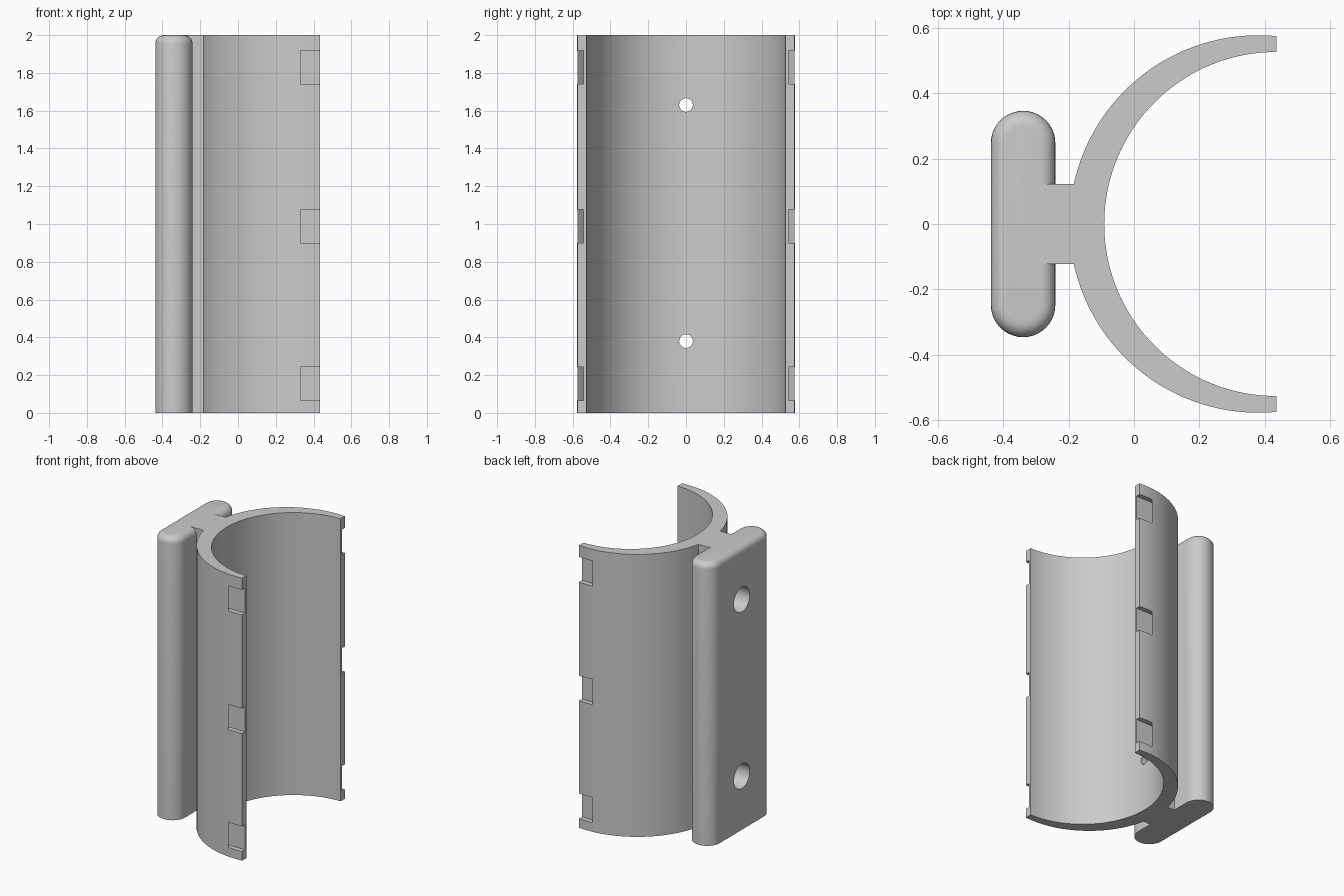
import bpy, bmesh, math
from mathutils import Matrix

if "Cube" in bpy.data.objects:
    bpy.data.objects.remove(bpy.data.objects["Cube"])

grey = bpy.data.materials.new("plain_grey")
grey.use_nodes = True
colour = (0.6, 0.6, 0.6, 1)
grey.diffuse_color = colour
grey.node_tree.nodes["Principled BSDF"].inputs["Base Color"].default_value = colour

HEIGHT = 2.0
TIP = 0.435


def finish(name, bm):
    bmesh.ops.recalc_face_normals(bm, faces=bm.faces)
    mesh = bpy.data.meshes.new(name)
    bm.to_mesh(mesh)
    bm.free()
    mesh.materials.append(grey)
    obj = bpy.data.objects.new(name, mesh)
    bpy.context.collection.objects.link(obj)
    return obj


def prism(name, outline, low, high, top_round=0):
    bm = bmesh.new()
    base = bm.faces.new([bm.verts.new((x, y, low)) for x, y in outline])
    new = bmesh.ops.extrude_face_region(bm, geom=[base])["geom"]
    top = [v for v in new if isinstance(v, bmesh.types.BMVert)]
    bmesh.ops.translate(bm, verts=top, vec=(0, 0, high - low))
    if top_round:
        rim = [e for e in bm.edges if all(v.co.z > high - 0.001 for v in e.verts)]
        bmesh.ops.bevel(bm, geom=rim, offset=top_round, segments=6,
                        profile=0.5, affect='EDGES')
    return finish(name, bm)


def rod(name, radius, x1, x2, z):
    bm = bmesh.new()
    place = Matrix.Translation(((x1 + x2) / 2, 0, z)) @ Matrix.Rotation(math.pi / 2, 4, 'Y')
    bmesh.ops.create_cone(bm, cap_ends=True, segments=48, radius1=radius,
                          radius2=radius, depth=x2 - x1, matrix=place)
    return finish(name, bm)


def arc(cx, cy, r, start, end, steps):
    angles = [start + (end - start) * i / steps for i in range(steps + 1)]
    return [(cx + r * math.cos(a), cy + r * math.sin(a)) for a in angles]


def combine(body, other, operation):
    other.hide_render = True
    mod = body.modifiers.new(operation.lower(), 'BOOLEAN')
    mod.operation = operation
    mod.solver = 'EXACT'
    mod.object = other
    bpy.context.view_layer.objects.active = body
    bpy.ops.object.modifier_apply(modifier=mod.name)
    bpy.data.objects.remove(other)


# Half-round cradle with its web: the wall thins towards the tips
out_c, out_r, in_c, in_r, web = 0.38, 0.577, 0.435, 0.526, 0.122
tip_angle = math.acos((TIP - out_c) / out_r)
web_angle = math.pi - math.asin(web / out_r)
upper = arc(out_c, 0, out_r, tip_angle, web_angle, 40) + [(-0.34, web)]
lower = [(x, -y) for x, y in reversed(upper)]
inner = arc(in_c, 0, in_r, 1.5 * math.pi, 0.5 * math.pi, 72)
cradle = prism("cradle_bracket", upper + lower + inner, 0, HEIGHT)

# Mounting pad with round ends and a rounded top rim
pad_r, pad_x, pad_y = 0.0985, -0.339, 0.2475
half = arc(pad_x, pad_y, pad_r, 0, math.pi, 20)
pad = prism("mounting_pad", half + [(2 * pad_x - x, -y) for x, y in half],
            0, HEIGHT, top_round=0.045)
combine(cradle, pad, 'UNION')

# Screw holes with a wide bore from the pad side
for z in (0.38, 1.63):
    combine(cradle, rod("screw_hole", 0.036, -0.6, 0.1, z), 'DIFFERENCE')
    combine(cradle, rod("screw_bore", 0.088, -0.6, -0.2, z), 'DIFFERENCE')

# Undercut latch notches on the outside of both tips
for z in (0.065, 0.9, 1.74):
    for side in (-1, 1):
        notch = [(0.295, side * 0.542), (0.5, side * 0.542), (0.5, side * 0.61),
                 (0.367, side * 0.61)]
        combine(cradle, prism("latch_notch", notch, z, z + 0.178), 'DIFFERENCE')

# Smooth curved walls, keep edges sharp
bpy.ops.object.select_all(action='DESELECT')
cradle.select_set(True)
bpy.context.view_layer.objects.active = cradle
bpy.ops.object.shade_smooth_by_angle(angle=math.radians(30))
